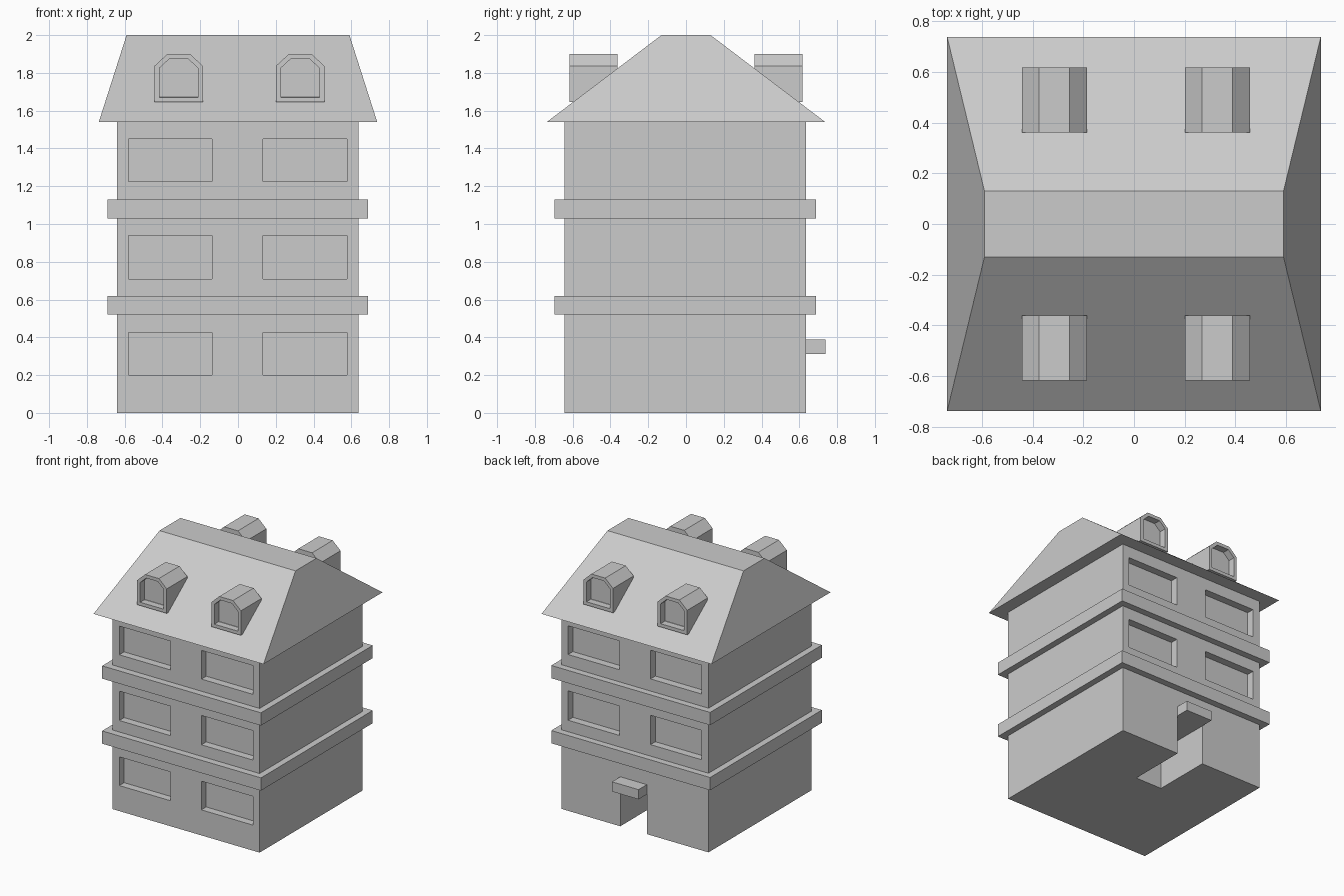
import bpy, bmesh
from mathutils import Vector

if "Cube" in bpy.data.objects:
    bpy.data.objects.remove(bpy.data.objects["Cube"])


def finish(name, bm):
    bmesh.ops.recalc_face_normals(bm, faces=bm.faces[:])
    me = bpy.data.meshes.new(name)
    bm.to_mesh(me)
    bm.free()
    ob = bpy.data.objects.new(name, me)
    bpy.context.collection.objects.link(ob)
    return ob


def box(name, x, y, z):
    bm = bmesh.new()
    bmesh.ops.create_cube(bm, size=1)
    for v in bm.verts:
        v.co = [(r[0] + r[1]) / 2 + c * (r[1] - r[0]) for c, r in zip(v.co, (x, y, z))]
    return finish(name, bm)


def cut(target, cutter):
    cutter.hide_render = True
    mod = target.modifiers.new("cut", 'BOOLEAN')
    mod.operation = 'DIFFERENCE'
    mod.solver = 'EXACT'
    mod.object = cutter
    bpy.context.view_layer.objects.active = target
    bpy.ops.object.modifier_apply(modifier=mod.name)
    bpy.data.objects.remove(cutter, do_unlink=True)


FRONT, BACK, DEPTH = -0.642, 0.635, 0.06

# Main walls
walls = box("walls", (-0.64, 0.637), (FRONT, BACK), (0, 1.55))

# Recessed windows: three rows in front, upper two rows at the back
for row, z in enumerate(((0.2, 0.425), (0.71, 0.94), (1.225, 1.45))):
    for x in ((-0.58, -0.137), (0.132, 0.578)):
        cut(walls, box("window_cutter", x, (FRONT - 0.1, FRONT + DEPTH), z))
        if row:
            cut(walls, box("window_cutter", x, (BACK - DEPTH, BACK + 0.1), z))

# Deep doorway and its canopy at the back
cut(walls, box("door_cutter", (-0.105, 0.125), (BACK - 0.46, BACK + 0.1), (-0.1, 0.312)))
box("door_canopy", (-0.105, 0.125), (BACK - 0.01, 0.738), (0.312, 0.388))

# Floor bands
for name, z in (("lower_band", (0.52, 0.62)), ("upper_band", (1.03, 1.13))):
    box(name, (-0.69, 0.687), (-0.697, 0.687), z)

# Hipped roof with flat top
roof = box("roof", (-0.737, 0.737), (-0.737, 0.737), (1.54, 2.0))
for v in roof.data.vertices:
    if v.co.z > 1.8:
        v.co.x *= 0.59 / 0.737
        v.co.y *= 0.13 / 0.737


# Dormers: chamfered profile extruded into the roof, with a recessed window
def dormer(name, cx, side):
    bm = bmesh.new()
    half = [(0.128, 1.645), (0.128, 1.837), (0.06, 1.9)]
    outline = half + [(-x, z) for x, z in reversed(half)]
    face = bm.faces.new([bm.verts.new((cx + x, side * 0.617, z)) for x, z in outline])
    back = bmesh.ops.extrude_face_region(bm, geom=[face], use_keep_orig=True)["geom"]
    bmesh.ops.translate(bm, vec=Vector((0, -side * 0.255, 0)),
                        verts=[g for g in back if isinstance(g, bmesh.types.BMVert)])
    bmesh.ops.recalc_face_normals(bm, faces=bm.faces[:])
    bmesh.ops.inset_region(bm, faces=[face], thickness=0.026, use_even_offset=True)
    pane = bmesh.ops.extrude_face_region(bm, geom=[face])["geom"]
    bmesh.ops.translate(bm, vec=Vector((0, -side * 0.055, 0)),
                        verts=[g for g in pane if isinstance(g, bmesh.types.BMVert)])
    if face.is_valid:
        bmesh.ops.delete(bm, geom=[face], context='FACES_ONLY')
    finish(name, bm)


for side, place in ((-1, "front"), (1, "back")):
    dormer(place + "_left_dormer", -0.314, side)
    dormer(place + "_right_dormer", 0.329, side)
